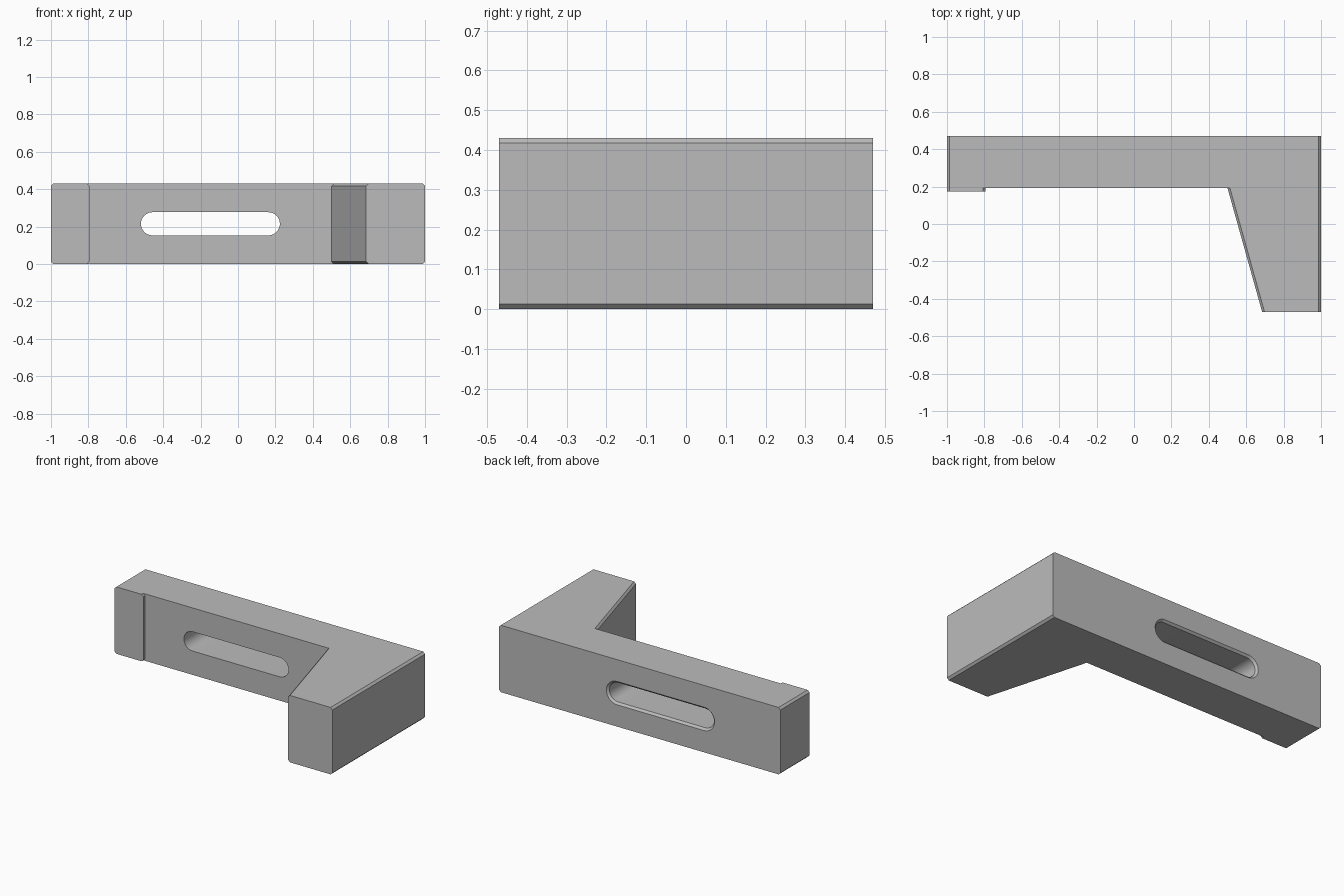
import bpy, bmesh, math

cube = bpy.data.objects.get("Cube")
if cube:
    bpy.data.objects.remove(cube, do_unlink=True)

HEIGHT, CHAMFER = 0.43, 0.013

grey = bpy.data.materials.new("plain grey")
grey.use_nodes = True
grey.diffuse_color = (0.5, 0.5, 0.5, 1)
grey.node_tree.nodes["Principled BSDF"].inputs["Base Color"].default_value = grey.diffuse_color


def loft(name, rings):
    """Join matching rings of points into a closed solid."""
    bm = bmesh.new()
    loops = [[bm.verts.new(p) for p in ring] for ring in rings]
    n = len(loops[0])
    for a, b in zip(loops, loops[1:]):
        for i in range(n):
            j = (i + 1) % n
            bm.faces.new((a[i], a[j], b[j], b[i]))
    bm.faces.new(loops[0])
    bm.faces.new(loops[-1])
    bmesh.ops.recalc_face_normals(bm, faces=bm.faces)
    mesh = bpy.data.meshes.new(name)
    bm.to_mesh(mesh)
    bm.free()
    mesh.materials.append(grey)
    ob = bpy.data.objects.new(name, mesh)
    bpy.context.collection.objects.link(ob)
    return ob


# Plan outline: x, y and the direction in which the chamfer moves each corner
OUTLINE = [(-1, 0.47, 1), (-1, 0.175, 1), (-0.795, 0.175, -1), (-0.795, 0.192, -1),
           (0.5, 0.192, 1), (0.685, -0.47, 1), (1, -0.47, -1), (1, 0.47, -1)]


def plan_ring(z, inset):
    return [(x + side * inset, y, z) for x, y, side in OUTLINE]


# Bracket body with chamfered ends, step and slanted side
body = loft("bracket_body", [plan_ring(0, CHAMFER), plan_ring(CHAMFER, 0),
                             plan_ring(HEIGHT - CHAMFER, 0), plan_ring(HEIGHT, CHAMFER)])


# Rounded slot through the bar, flared at the back face
def slot_ring(y, radius, steps=16):
    points = []
    for centre, start in ((0.162, -math.pi / 2), (-0.457, math.pi / 2)):
        for i in range(steps + 1):
            a = start + math.pi * i / steps
            points.append((centre + radius * math.cos(a), y,
                           HEIGHT / 2 + radius * math.sin(a)))
    return points


R, FLARE = 0.062, 0.013
cutter = loft("slot_cutter", [slot_ring(0.1, R), slot_ring(0.47 - FLARE, R),
                              slot_ring(0.48, R + FLARE + 0.01)])
cutter.hide_render = True

cut = body.modifiers.new("slot", 'BOOLEAN')
cut.operation = 'DIFFERENCE'
cut.solver = 'EXACT'
cut.object = cutter

bpy.ops.object.select_all(action='DESELECT')
body.select_set(True)
bpy.context.view_layer.objects.active = body
bpy.ops.object.modifier_apply(modifier=cut.name)
bpy.data.objects.remove(cutter, do_unlink=True)

# Smooth the slot ends, keep every other edge sharp
bpy.ops.object.shade_smooth_by_angle(angle=math.radians(25))
